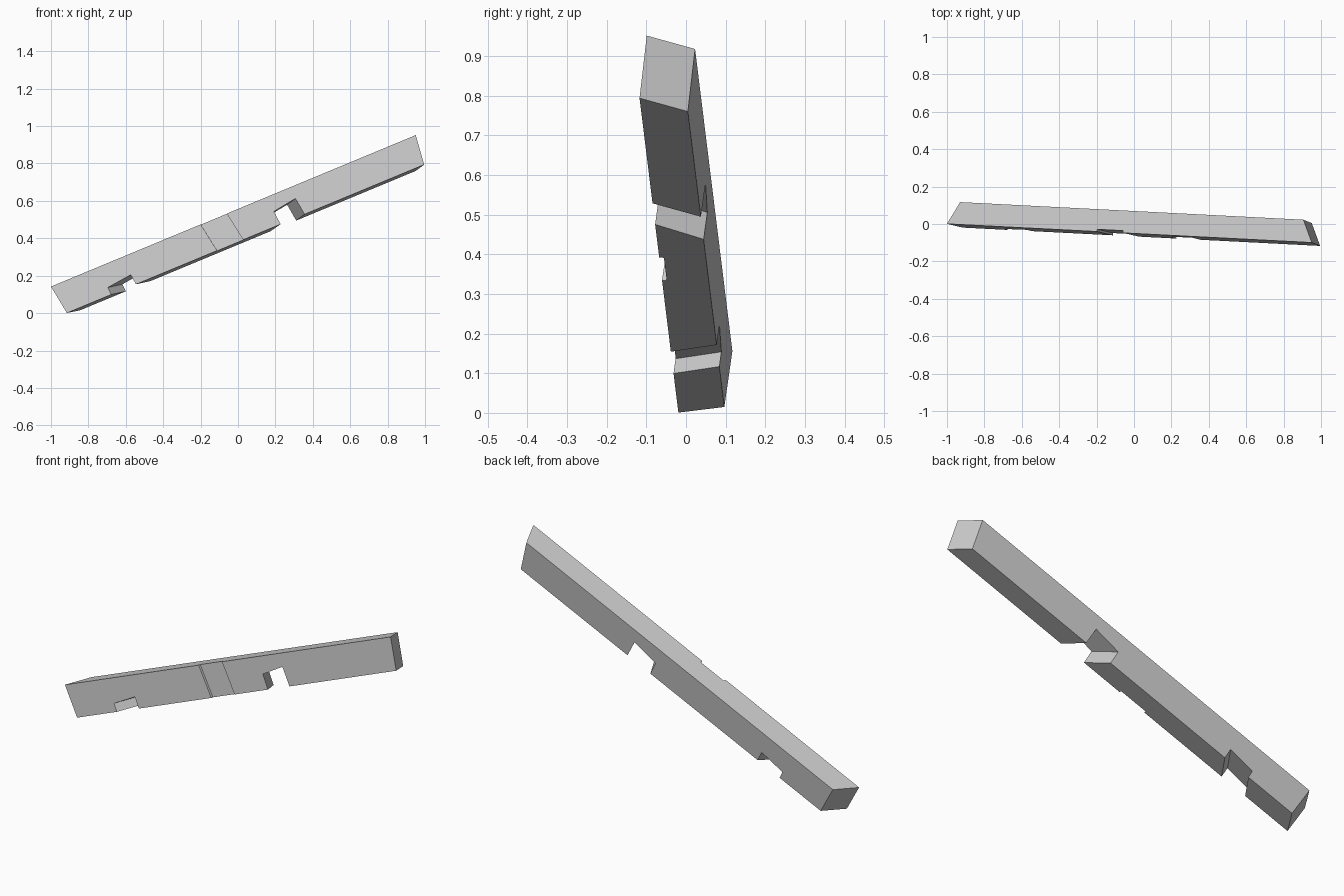
import bpy
import bmesh
from mathutils import Vector, Matrix

cube = bpy.data.objects.get("Cube")
if cube:
    bpy.data.objects.remove(cube, do_unlink=True)

# Beam frame: along the length, across the width (front to back), and up
along = Vector((0.9225, -0.0473, 0.383)).normalized()
across = Vector((0.0867, 0.992, -0.090))
across = (across - along * across.dot(along)).normalized()
up = along.cross(across)
frame = Matrix((along, across, up)).transposed().to_4x4()
frame.translation = (-1.0, 0.001, 0.142)   # top front corner of the low end

WIDTH, HEIGHT = 0.120, 0.164


def prism(name, profile, near, far):
    """Sweep (length, height, skew) points across the beam; skew shifts length with depth."""
    bm = bmesh.new()
    rings = [[bm.verts.new((s + k * t, t, v)) for s, v, k in profile] for t in (near, far)]
    bm.faces.new(rings[0])
    bm.faces.new(rings[1][::-1])
    n = len(profile)
    for i in range(n):
        j = (i + 1) % n
        bm.faces.new((rings[0][i], rings[1][i], rings[1][j], rings[0][j]))
    bmesh.ops.recalc_face_normals(bm, faces=bm.faces)
    mesh = bpy.data.meshes.new(name)
    bm.to_mesh(mesh)
    bm.free()
    obj = bpy.data.objects.new(name, mesh)
    obj.matrix_world = frame
    bpy.context.collection.objects.link(obj)
    return obj


def cut(target, cutter):
    """Subtract the cutter from the target and discard it."""
    cutter.hide_render = True
    mod = target.modifiers.new("cut", 'BOOLEAN')
    mod.operation = 'DIFFERENCE'
    mod.solver = 'EXACT'
    mod.object = cutter
    bpy.context.view_layer.objects.active = target
    bpy.ops.object.modifier_apply(modifier=mod.name)
    bpy.data.objects.remove(cutter, do_unlink=True)


# Beam with mitred ends
beam = prism("rafter_beam", [
    (0.000, 0.0, 0.54), (0.025, -HEIGHT, 0.54),
    (2.096, -HEIGHT, -0.50), (2.114, 0.0, -0.50)], 0.0, WIDTH)

# Skewed notch under the low end
cut(beam, prism("low_notch_cutter", [
    (0.279, -0.122, 0.61), (0.286, -0.200, 0.61),
    (0.430, -0.200, 0.61), (0.419, -0.106, 0.61)], -0.05, WIDTH + 0.05))

# Skewed, deeper notch under the high end
cut(beam, prism("high_notch_cutter", [
    (1.256, -0.087, -0.58), (1.268, -0.200, -0.58),
    (1.408, -0.200, -0.50), (1.390, -0.067, -0.50)], -0.05, WIDTH + 0.05))

# Shallow slanted housing across the front face
cut(beam, prism("housing_cutter", [
    (0.861, 0.040, 0.0), (0.902, -0.200, 0.0),
    (1.053, -0.200, 0.0), (1.012, 0.040, 0.0)], -0.05, 0.012))

# Single plain grey
grey = bpy.data.materials.new("light_grey")
grey.use_nodes = True
colour = (0.6, 0.6, 0.6, 1.0)
grey.diffuse_color = colour
grey.node_tree.nodes["Principled BSDF"].inputs["Base Color"].default_value = colour
beam.data.materials.clear()
beam.data.materials.append(grey)
for face in beam.data.polygons:
    face.material_index = 0
    face.use_smooth = False
